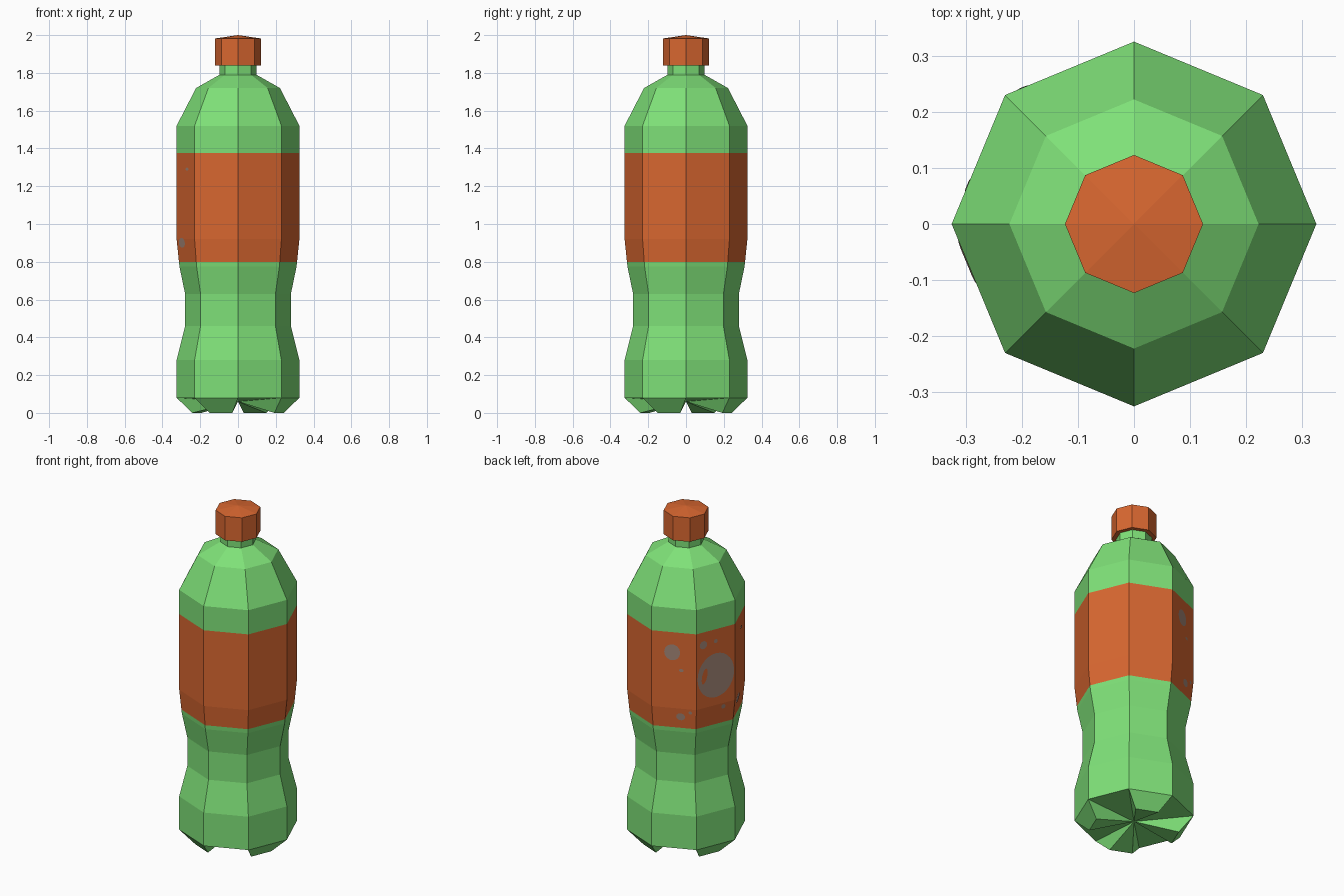
import bpy, bmesh, math
from mathutils import Vector

if "Cube" in bpy.data.objects:
    bpy.data.objects.remove(bpy.data.objects["Cube"])

SIDES = 8
STEP = 2 * math.pi / SIDES


def material(name, rgb):
    m = bpy.data.materials.new(name)
    m.diffuse_color = (*rgb, 1)
    m.use_nodes = True
    m.node_tree.nodes["Principled BSDF"].inputs["Base Color"].default_value = m.diffuse_color
    return m


GREEN = material("green plastic", (0.212, 0.753, 0.188))
ORANGE = material("orange", (0.694, 0.136, 0.030))
GREY = material("warm grey", (0.376, 0.242, 0.188))


def finish(bm, name, mats, fix=True):
    if fix:
        bmesh.ops.recalc_face_normals(bm, faces=bm.faces)
    me = bpy.data.meshes.new(name)
    bm.to_mesh(me)
    bm.free()
    for m in mats:
        me.materials.append(m)
    ob = bpy.data.objects.new(name, me)
    bpy.context.collection.objects.link(ob)
    return ob


def lathe(bm, profile):
    """Stack eight-sided rings of (radius, z) and join them with quads."""
    rings = [[bm.verts.new((r * math.cos(i * STEP), r * math.sin(i * STEP), z))
              for i in range(SIDES)] for r, z in profile]
    for a, b in zip(rings, rings[1:]):
        for i in range(SIDES):
            j = (i + 1) % SIDES
            bm.faces.new((a[i], a[j], b[j], b[i]))
    return rings


# Bottle body with waist, label band, shoulder and neck
LABEL = (0.80, 1.375)
PROFILE = [(0.325, 0.08), (0.325, 0.28), (0.28, 0.46), (0.28, 0.63),
           (0.31, 0.775), (0.3126, 0.80), (0.325, 0.92), (0.325, 1.375),
           (0.325, 1.52), (0.222, 1.72), (0.098, 1.79), (0.098, 1.85)]
bm = bmesh.new()
rings = lathe(bm, PROFILE)
bm.faces.new(rings[-1])

# Base: a foot under every second side, flat valleys between, raised centre
base = rings[0]
centre = bm.verts.new((0, 0, 0.06))
for k in range(SIDES):
    a, b = base[k], base[(k + 1) % SIDES]
    if k % 2 == 0:
        bm.faces.new((centre, b, a))
        continue
    ang = (k + 0.5) * STEP
    out = Vector((math.cos(ang), math.sin(ang), 0))
    tan = Vector((-out.y, out.x, 0))
    c = bm.verts.new(out * 0.235 - tan * 0.065)
    d = bm.verts.new(out * 0.235 + tan * 0.065)
    bm.faces.new((a, c, d, b))
    bm.faces.new((c, centre, d))
    bm.faces.new((a, centre, c))
    bm.faces.new((b, d, centre))

# Label colour by height
for f in bm.faces:
    if LABEL[0] < f.calc_center_median().z < LABEL[1]:
        f.material_index = 1
finish(bm, "bottle_body", [GREEN, ORANGE])

# Screw cap with a slightly raised middle
bm = bmesh.new()
cap = lathe(bm, [(0.123, 1.838), (0.123, 1.982)])
bm.faces.new(cap[0])
tip = bm.verts.new((0, 0, 2.0))
for i in range(SIDES):
    bm.faces.new((cap[1][i], cap[1][(i + 1) % SIDES], tip))
finish(bm, "cap", [ORANGE])


# Bubble spots laid just above the label surface
def label_point(side, t, z):
    r = 0.325 if z > 0.92 else 0.325 - (0.92 - z) * 0.1034
    ang = (side + 0.5) * STEP
    out = Vector((math.cos(ang), math.sin(ang), 0))
    p = out * (r * math.cos(STEP / 2) + 0.002) + Vector((-out.y, out.x, 0)) * t
    return p + Vector((0, 0, z))


def ellipse(bm, side, t, z, w, h, n, tilt=0.0):
    pts = []
    for i in range(n):
        u, v = w * math.cos(2 * math.pi * i / n), h * math.sin(2 * math.pi * i / n)
        pts.append(bm.verts.new(label_point(
            side, t + u + tilt * v, z + v)))
    return pts


bm = bmesh.new()
# side, offset along side, height, half width, half height
for s in [(2, -0.01, 1.255, 0.045, 0.048), (2, 0.04, 1.15, 0.013, 0.009),
          (2, 0.036, 0.87, 0.025, 0.022), (2, 0.09, 0.90, 0.01, 0.01),
          (3, -0.08, 1.30, 0.024, 0.024), (3, 0.0, 1.305, 0.012, 0.012),
          (3, 0.05, 0.90, 0.013, 0.013), (4, 0.025, 1.29, 0.02, 0.008),
          (4, -0.052, 0.90, 0.042, 0.026)]:
    bm.faces.new(ellipse(bm, *s, 14))
# Large bubble with a highlight hole
outer = ellipse(bm, 3, 0.0, 1.10, 0.118, 0.132, 28)
inner = ellipse(bm, 3, -0.072, 1.11, 0.017, 0.045, 28, 0.2)
for i in range(28):
    j = (i + 1) % 28
    bm.faces.new((outer[i], outer[j], inner[j], inner[i]))
finish(bm, "label_bubbles", [GREY], fix=False)
